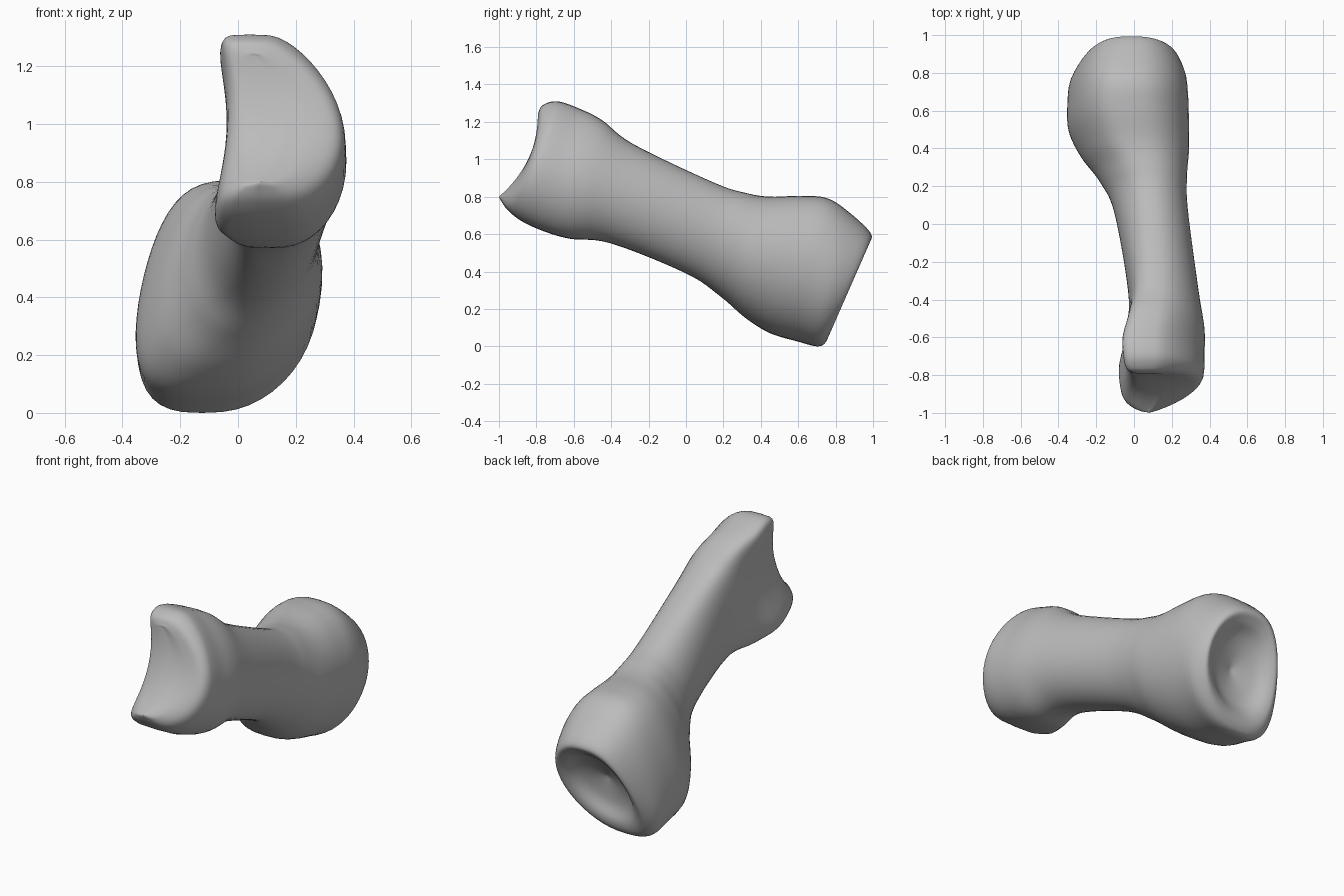
import bpy
import bmesh
import math

cube = bpy.data.objects.get("Cube")
if cube:
    bpy.data.objects.remove(cube, do_unlink=True)

SIDES = 48
STEPS = 6

# Cross-sections from the front knuckles to the rear socket:
# bottom y, bottom z, top y, top z, centre x, half width, lean, lobe bend
SECTIONS = [
    (-1, .8, -.79, 1.24, .16, 0, -.01, .09),
    (-.99, .78, -.79, 1.25, .16, .1, -.01, .1),
    (-.955, .73, -.765, 1.29, .165, .17, -.015, .11),
    (-.88, .67, -.69, 1.31, .165, .2, -.015, .11),
    (-.76, .615, -.58, 1.275, .165, .205, -.015, .11),
    (-.62, .575, -.45, 1.21, .17, .2, -.01, .085),
    (-.4, .55, -.28, 1.08, .155, .185, 0, .045),
    (0, .39, .15, .875, .09, .195, .01, .01),
    (.18, .27, .32, .82, .05, .23, .03, .02),
    (.32, .15, .45, .8, .01, .28, .045, .04),
    (.45, .07, .62, .805, -.02, .31, .05, .05),
    (.6, .025, .76, .79, -.025, .31, .05, .05),
    (.7, 0, .88, .71, -.025, .295, .05, .05),
    (.745, .02, .99, .6, -.025, .25, .05, .04),
    (.765, .08, .96, .54, -.025, .205, .04, .03),
    (.75, .18, .88, .48, -.03, .14, .02, .01),
    (.77, .34, .77, .34, -.03, 0, 0, 0),
]


def spline(a, b, c, d, t):
    """Smooth blend from b to c, guided by their neighbours."""
    return b + t / 2 * (c - a + t * (2 * a - 5 * b + 4 * c - d
                                     + t * (3 * (b - c) + d - a)))


def smooth_sections(rows):
    padded = [rows[0]] + rows + [rows[-1]]
    result = []
    for i in range(len(rows) - 1):
        group = padded[i:i + 4]
        for step in range(STEPS):
            result.append([spline(*values, step / STEPS) for values in zip(*group)])
    return result + [list(rows[-1])]


def add_ring(bm, row):
    """Rounded ring; a lobe bend squares it, widens its foot and hollows one side."""
    bottom_y, bottom_z, top_y, top_z, centre, half, lean, bend = row
    middle_y, middle_z = (bottom_y + top_y) / 2, (bottom_z + top_z) / 2
    power = 1 - 5 * max(bend, 0)
    # The front end dips between its two knuckles
    notch = max(0, -.785 - middle_y) / 2
    ring = []
    for i in range(SIDES):
        angle = math.tau * i / SIDES
        c, s = math.cos(angle), math.sin(angle)
        across = math.copysign(abs(c) ** power, c) if abs(c) > 1e-6 else 0
        width = max(half, 0) * (1 - 1.5 * bend * s)
        x = centre + width * across + lean * s - bend * s * s
        dent = notch * (1 - s * s)
        y = middle_y + (top_y - middle_y) * s + dent * .93
        z = middle_z + (top_z - middle_z) * s - dent * .36
        ring.append(bm.verts.new((x, y, z)))
    return ring


# One continuous bone surface
bm = bmesh.new()
rings = [add_ring(bm, row) for row in smooth_sections(SECTIONS)]
for near, far in zip(rings, rings[1:]):
    for i in range(SIDES):
        j = (i + 1) % SIDES
        bm.faces.new((near[i], near[j], far[j], far[i]))
bmesh.ops.remove_doubles(bm, verts=bm.verts, dist=.0005)
bmesh.ops.recalc_face_normals(bm, faces=bm.faces)
mesh = bpy.data.meshes.new("bone")
bm.to_mesh(mesh)
bm.free()

bone = bpy.data.objects.new("bone", mesh)
bpy.context.collection.objects.link(bone)

# Plain grey material
grey = bpy.data.materials.new("bone grey")
grey.use_nodes = True
colour = (.5, .5, .5, 1)
grey.diffuse_color = colour
grey.node_tree.nodes["Principled BSDF"].inputs["Base Color"].default_value = colour
mesh.materials.append(grey)

# Smooth shading with a crisp socket rim
bpy.ops.object.select_all(action='DESELECT')
bone.select_set(True)
bpy.context.view_layer.objects.active = bone
bpy.ops.object.shade_smooth_by_angle(angle=math.radians(50))
